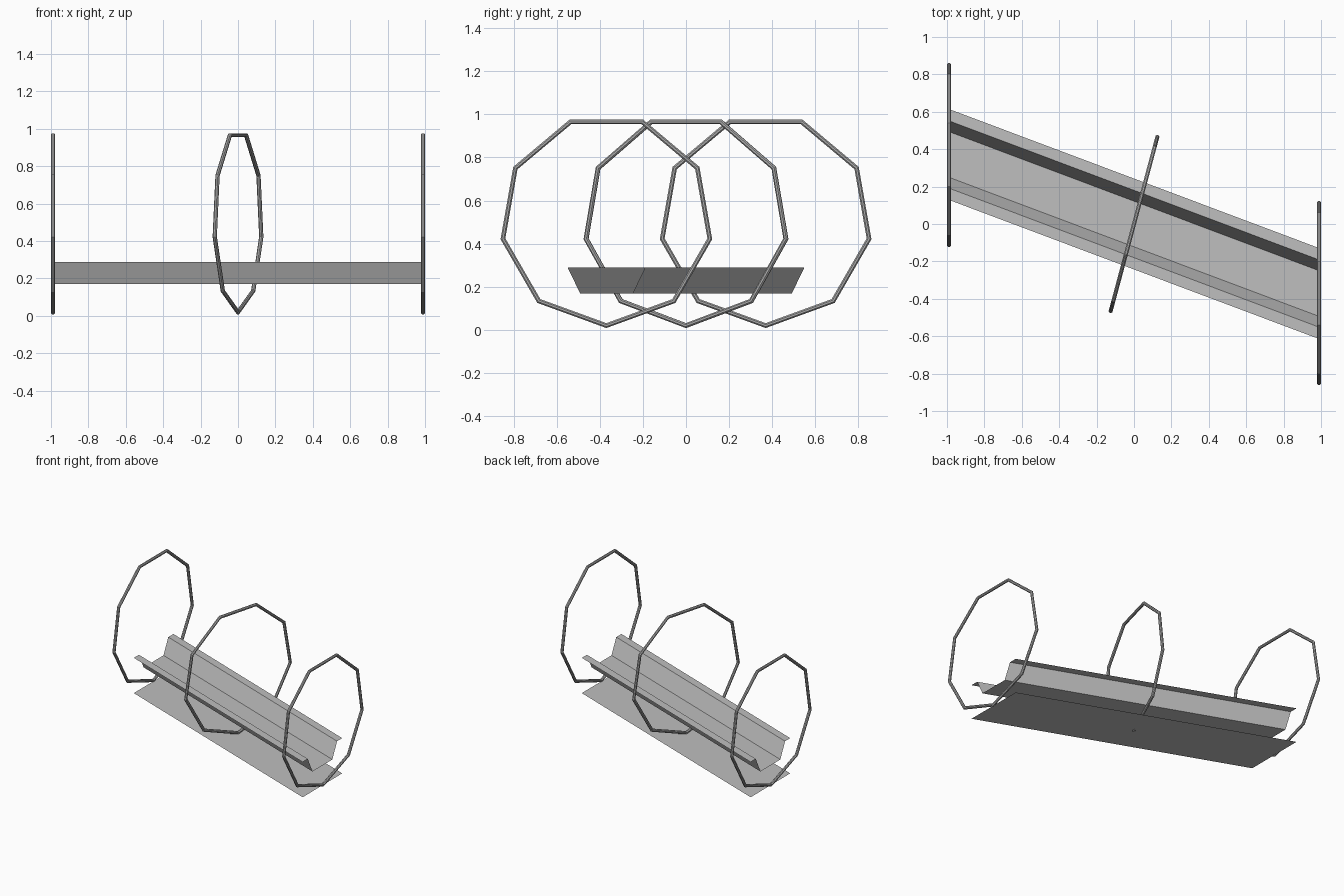
import bpy, bmesh
from math import sin, cos, pi, radians
from mathutils import Matrix, Vector

cube = bpy.data.objects.get("Cube")
if cube:
    bpy.data.objects.remove(cube, do_unlink=True)


def material(name, value):
    m = bpy.data.materials.new(name)
    m.use_nodes = True
    color = (value, value, value, 1)
    m.diffuse_color = color
    m.node_tree.nodes["Principled BSDF"].inputs["Base Color"].default_value = color
    return m


def add_object(name, bm, mat):
    me = bpy.data.meshes.new(name)
    bm.to_mesh(me)
    bm.free()
    me.materials.append(mat)
    ob = bpy.data.objects.new(name, me)
    bpy.context.collection.objects.link(ob)
    return ob


sheet_grey = material("sheet grey", 0.52)
ring_grey = material("ring grey", 0.42)

HALF = 0.985      # half length of the sheets
SKEW = 0.37       # sideways shift at each end
RADIUS = 0.488
TUBE = 0.0115
RING_Z = 0.507


# Sheared sheet: a y-z profile drawn from one end to the other
def sheet(name, profile):
    bm = bmesh.new()
    ends = [[bm.verts.new((s * HALF, y - s * SKEW, z)) for y, z in profile]
            for s in (-1, 1)]
    for i in range(len(profile) - 1):
        bm.faces.new((ends[0][i], ends[1][i], ends[1][i + 1], ends[0][i + 1]))
    return add_object(name, bm, sheet_grey)


half_profile = [(0.243, 0.289), (0.18, 0.289), (0.122, 0.169)]
sheet("trough", [(-y, z) for y, z in half_profile] + half_profile[::-1])
sheet("base_plate", [(-0.243, 0.015), (0.243, 0.015)])


# Nine-sided hoop of mitred round bar, point down
def hoop(name, x, y, turn, sides=9, facets=8):
    bm = bmesh.new()
    loops = []
    for i in range(sides):
        a = 2 * pi * i / sides - pi / 2
        out = Vector((0, cos(a), sin(a)))
        loop = []
        for j in range(facets):
            b = 2 * pi * (j + 0.5) / facets
            p = out * (RADIUS + TUBE * cos(b) / cos(pi / sides))
            loop.append(bm.verts.new(p + Vector((TUBE * sin(b), 0, 0))))
        loops.append(loop)
    for i in range(sides):
        p, q = loops[i], loops[(i + 1) % sides]
        for j in range(facets):
            k = (j + 1) % facets
            bm.faces.new((p[j], q[j], q[k], p[k]))
    bmesh.ops.recalc_face_normals(bm, faces=bm.faces)
    bm.transform(Matrix.Translation((x, y, RING_Z)) @ Matrix.Rotation(turn, 4, "Z"))
    return add_object(name, bm, ring_grey)


hoop("right_hoop", -HALF - 0.004, SKEW, 0)
hoop("middle_hoop", 0, 0, radians(-15))
hoop("left_hoop", HALF + 0.004, -SKEW, 0)
